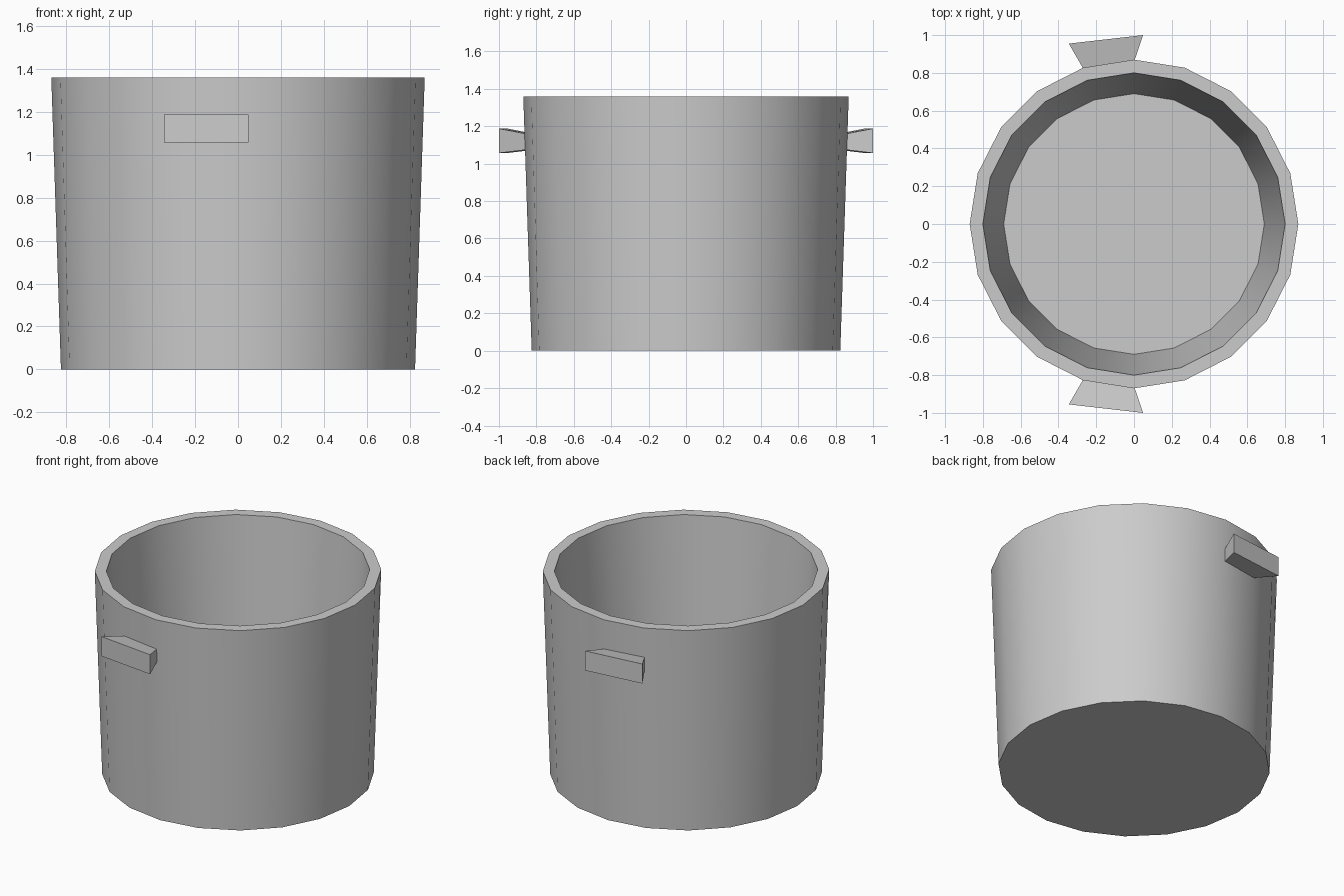
import bpy, bmesh
from math import cos, sin, pi, radians

if "Cube" in bpy.data.objects:
    bpy.data.objects.remove(bpy.data.objects["Cube"])

SIDES = 20


def finish(bm, name):
    bmesh.ops.recalc_face_normals(bm, faces=bm.faces)
    mesh = bpy.data.meshes.new(name)
    bm.to_mesh(mesh)
    bm.free()
    obj = bpy.data.objects.new(name, mesh)
    bpy.context.collection.objects.link(obj)
    return obj


# Pot body: outer wall, rim, inner wall and floor as one closed shell
profile = [(0.825, 0.0), (0.87, 1.36), (0.80, 1.36), (0.69, 0.10)]
bm = bmesh.new()
rings = [[bm.verts.new((r * cos(2 * pi * i / SIDES), r * sin(2 * pi * i / SIDES), z))
          for i in range(SIDES)] for r, z in profile]
for a, b in zip(rings, rings[1:]):
    for i in range(SIDES):
        j = (i + 1) % SIDES
        bm.faces.new((a[i], a[j], b[j], b[i]))
bm.faces.new(rings[0])
bm.faces.new(rings[-1])
body = finish(bm, "pot_body")
bpy.context.view_layer.objects.active = body
body.select_set(True)
bpy.ops.object.shade_smooth_by_angle(angle=radians(30))


# Handles: flared blocks growing out of one wall panel on each side
def handle(name, side):
    bm = bmesh.new()
    loops = []
    for (x0, y0), (x1, y1), z0, z1 in [
            ((0.0, 0.858), (-0.265, 0.816), 1.074, 1.160),
            ((0.048, 1.0), (-0.345, 0.955), 1.057, 1.188)]:
        loops.append([bm.verts.new((x, side * y, z)) for x, y, z in
                      ((x0, y0, z0), (x1, y1, z0), (x1, y1, z1), (x0, y0, z1))])
    base, tip = loops
    for i in range(4):
        j = (i + 1) % 4
        bm.faces.new((base[i], base[j], tip[j], tip[i]))
    bm.faces.new(tip)
    bm.faces.new(base[::-1])
    return finish(bm, name)


handle("back_handle", 1)
handle("front_handle", -1)
